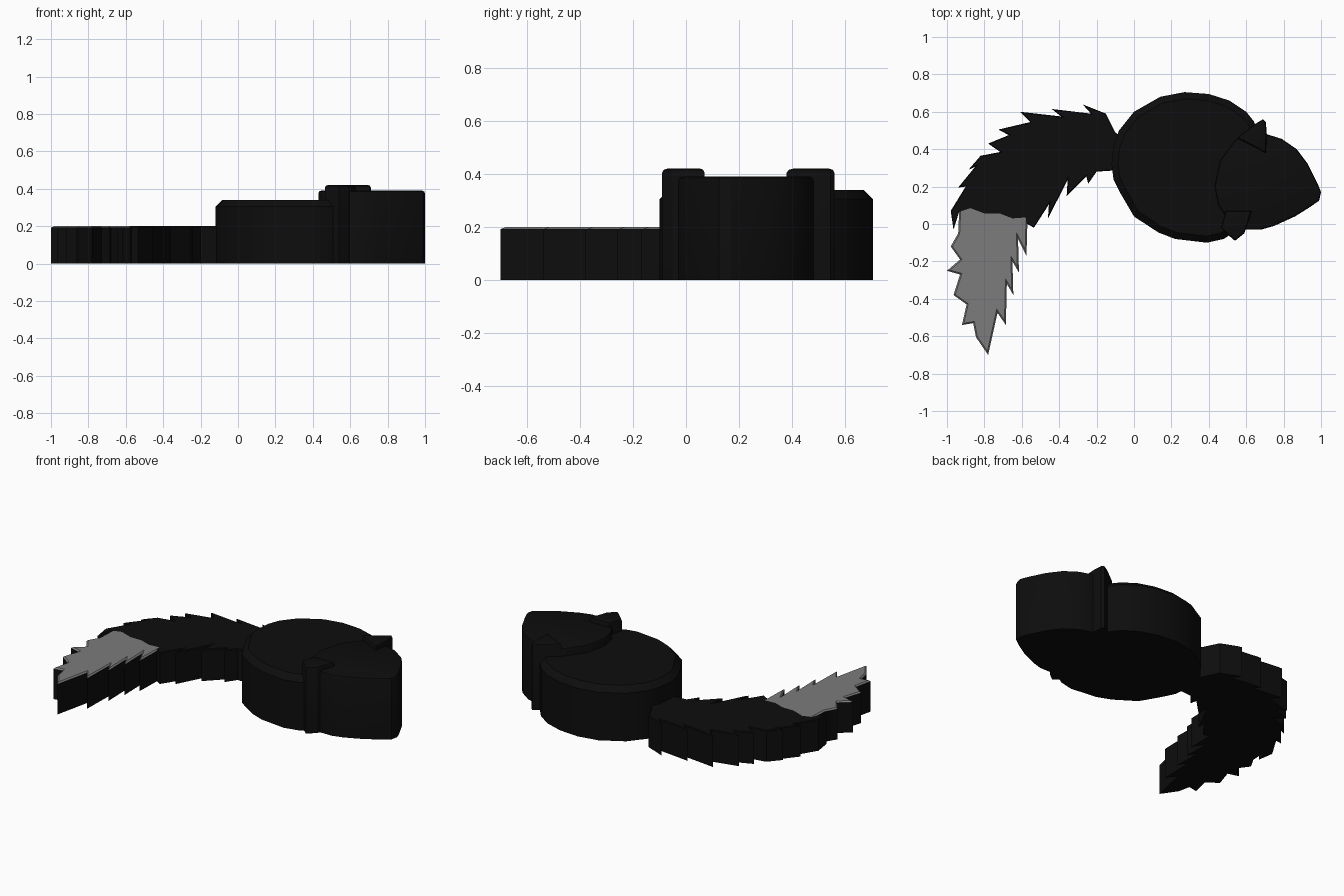
import bpy, bmesh, math

if "Cube" in bpy.data.objects:
    bpy.data.objects.remove(bpy.data.objects["Cube"])


def material(name, v):
    m = bpy.data.materials.new(name)
    m.diffuse_color = (v, v, v, 1)
    m.use_nodes = True
    m.node_tree.nodes["Principled BSDF"].inputs["Base Color"].default_value = m.diffuse_color
    return m


BLACK = material("black fur", 0.004)
GREY = material("grey tail tip", 0.2)


def slab(name, outline, height, bevel, segments=1, keep_sharp=None, grey_top=False):
    """Extrude an outline from the ground and bevel its top rim."""
    bm = bmesh.new()
    base = bm.faces.new([bm.verts.new((x, y, 0)) for x, y in outline])
    base.normal_update()
    if base.normal.z > 0:
        base.normal_flip()
    ext = bmesh.ops.extrude_face_region(bm, geom=[base], use_keep_orig=True)
    for g in ext["geom"]:
        if isinstance(g, bmesh.types.BMVert):
            g.co.z = height
    bmesh.ops.recalc_face_normals(bm, faces=bm.faces[:])
    rim = []
    for e in bm.edges:
        a, b = e.verts[0].co, e.verts[1].co
        if min(a.z, b.z) > height - 1e-5:
            mid = (a + b) / 2
            if not (keep_sharp and keep_sharp(mid)):
                rim.append(e)
    bmesh.ops.bevel(bm, geom=rim, offset=bevel, segments=segments, profile=0.5,
                    affect='EDGES', clamp_overlap=True)
    bm.normal_update()
    mesh = bpy.data.meshes.new(name)
    mesh.materials.append(BLACK)
    if grey_top:
        mesh.materials.append(GREY)
        for f in bm.faces:
            if f.normal.z > 0.3:
                f.material_index = 1
    bm.to_mesh(mesh)
    bm.free()
    ob = bpy.data.objects.new(name, mesh)
    bpy.context.collection.objects.link(ob)
    bpy.context.view_layer.objects.active = ob
    ob.select_set(True)
    bpy.ops.object.shade_smooth_by_angle(angle=math.radians(30))
    ob.select_set(False)
    return ob


# body
slab("body", [(-.12, .32), (-.11, .24), (-.07, .16), (0, .04), (.13, -.045), (.22, -.08),
              (.39, -.10), (.48, -.08), (.6, 0), (.68, .12), (.71, .27), (.70, .42),
              (.64, .55), (.60, .60), (.51, .66), (.40, .695), (.27, .705), (.14, .68),
              (0, .60), (-.08, .50), (-.11, .42)], .34, .035)

# head with pointed snout
slab("head", [(1, .17), (.98, .22), (.93, .32), (.87, .40), (.79, .455), (.71, .48),
              (.62, .48), (.54, .45), (.46, .34), (.43, .2), (.45, .1), (.51, .01),
              (.60, -.03), (.68, -.03), (.75, -.01), (.86, .04), (.94, .09), (.99, .125)],
     .39, .015, 2)

# ears
slab("left_ear", [(.55, .46), (.64, .53), (.69, .56), (.705, .545), (.71, .48), (.705, .38)],
     .42, .015, 2)
slab("right_ear", [(.49, .07), (.63, .07), (.60, -.02), (.59, -.05), (.54, -.09),
                   (.505, -.06), (.465, -.02)], .42, .015, 2)

# line where the dark tail meets its light tip
joint = [(-.935, .065), (-.875, .085), (-.795, .055), (-.715, .055), (-.65, .03),
         (-.58, .035), (-.57, 0)]


def on_joint(p):
    return -.935 < p.x < -.57 and 0 < p.y < .09


# jagged tail
slab("tail", [(-.05, .29), (-.05, .45), (-.10, .49), (-.15, .59), (-.275, .64), (-.23, .59),
              (-.44, .615), (-.39, .575), (-.61, .60), (-.555, .545), (-.725, .505),
              (-.67, .475), (-.78, .43), (-.715, .385), (-.82, .365), (-.885, .29),
              (-.85, .305), (-.94, .195), (-.90, .20), (-.98, .07), (-.965, -.03)]
     + joint + [(-.535, -.02), (-.455, .105), (-.46, .03), (-.355, .235), (-.36, .15),
                (-.255, .255), (-.245, .215), (-.20, .28)],
     .2, .008, keep_sharp=on_joint)

# light tail tip
slab("tail_tip", joint + [(-.575, -.17), (-.62, -.08), (-.615, -.26), (-.65, -.20),
                          (-.645, -.38), (-.68, -.32), (-.685, -.54), (-.73, -.475),
                          (-.78, -.70), (-.845, -.605), (-.86, -.53), (-.92, -.54),
                          (-.895, -.43), (-.965, -.38), (-.93, -.27), (-1, -.25),
                          (-.93, -.19), (-.98, -.12), (-.94, -.05)],
     .2, .008, keep_sharp=on_joint, grey_top=True)
